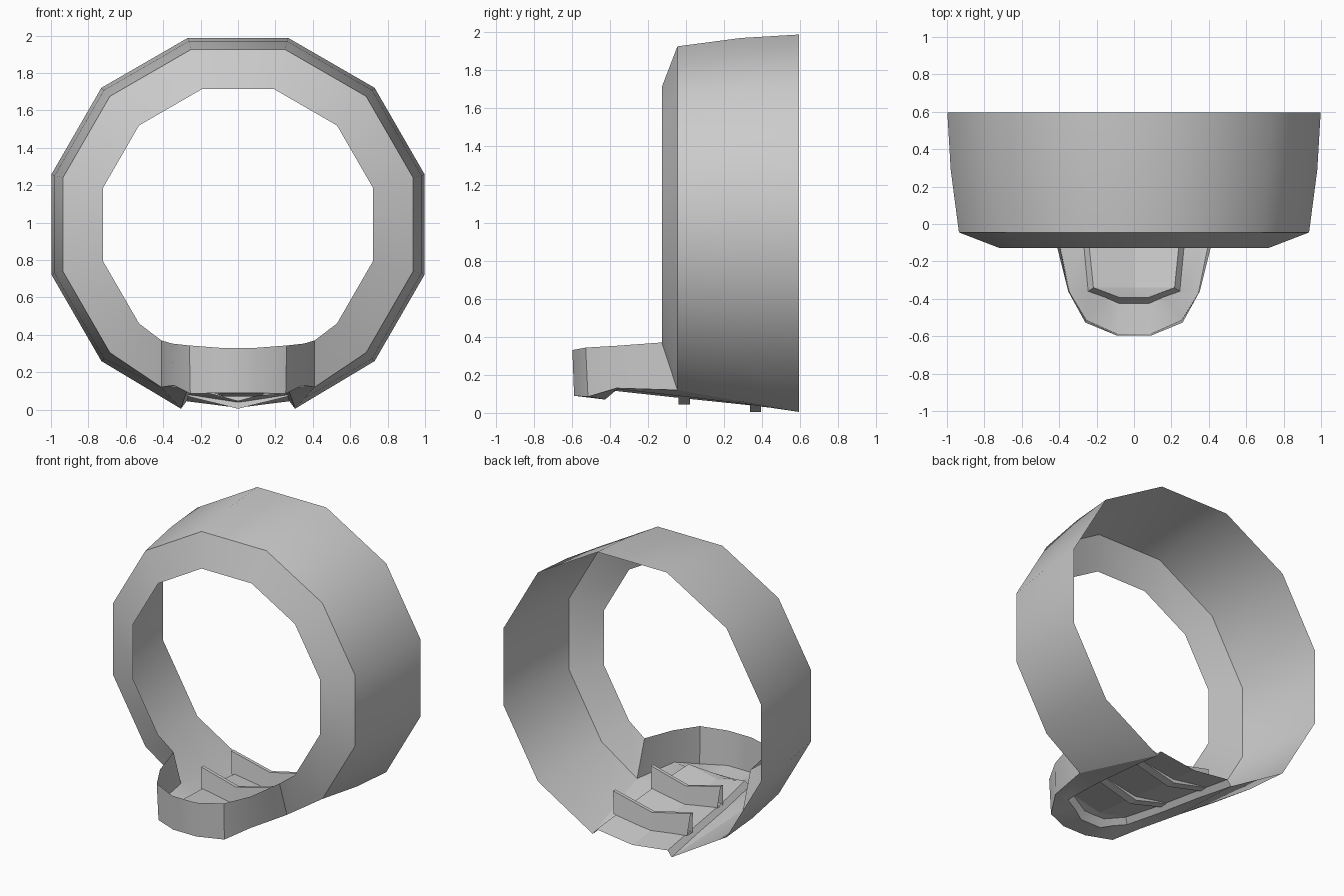
import bpy, bmesh, math

if "Cube" in bpy.data.objects:
    bpy.data.objects.remove(bpy.data.objects["Cube"])

CZ = 0.99


def make(name, verts, faces, angle=35):
    me = bpy.data.meshes.new(name)
    me.from_pydata(verts, [], faces)
    bm = bmesh.new()
    bm.from_mesh(me)
    bmesh.ops.remove_doubles(bm, verts=bm.verts, dist=0.0005)
    bmesh.ops.recalc_face_normals(bm, faces=bm.faces)
    bm.to_mesh(me)
    bm.free()
    ob = bpy.data.objects.new(name, me)
    bpy.context.collection.objects.link(ob)
    bpy.context.view_layer.objects.active = ob
    ob.select_set(True)
    bpy.ops.object.shade_smooth_by_angle(angle=math.radians(angle))
    ob.select_set(False)
    return ob


def full(half):
    # mirror a half row of points into a full row, right to left
    return half + [(-x, y, z) for x, y, z in reversed(half)]


def strip(name, rows, angle=35):
    n = len(rows[0])
    verts = [v for r in rows for v in r]
    faces = [(j * n + i, j * n + i + 1, (j + 1) * n + i + 1, (j + 1) * n + i)
             for j in range(len(rows) - 1) for i in range(n - 1)]
    return make(name, verts, faces, angle)


# Twelve-sided ring shell, open at the bottom; each row is (y, apothem, cut end)
rows = []
for y, a, end in [(0.595, 0.998, (0.305, 0.005)), (0.29, 0.98, (0.355, 0.06)),
                  (-0.045, 0.936, (0.41, 0.12)), (-0.127, 0.723, (0.41, 0.37))]:
    r = a / math.cos(math.radians(15))
    row = [(end[0], y, end[1])]
    for k in range(10):
        t = math.radians(-45 + 30 * k)
        t = t if k == 0 else math.radians(-45 + 30 * k)
        row.append((r * math.cos(t), y, CZ + r * math.sin(t)))
    row.append((-end[0], y, end[1]))
    rows.append(row)
strip("ring_shell", rows)

# Scoop lip wall below the ring
top = full([(0.41, -0.127, 0.37), (0.352, -0.36, 0.353), (0.26, -0.527, 0.343), (0.09, -0.597, 0.33)])
low = full([(0.41, -0.045, 0.12), (0.345, -0.365, 0.13), (0.255, -0.515, 0.085), (0.09, -0.588, 0.09)])
strip("scoop_lip", [top, low])

# Rim under the scoop and the step up to the raised floor
outer = full([(0.305, 0.595, 0.005), (0.355, 0.29, 0.06), (0.41, -0.045, 0.12),
              (0.345, -0.365, 0.13), (0.255, -0.515, 0.085), (0.09, -0.588, 0.09)])
inner = full([(0.305, 0.595, 0.005), (0.29, 0.29, 0.05), (0.275, -0.045, 0.09),
              (0.245, -0.36, 0.125), (0.16, -0.39, 0.1), (0.08, -0.425, 0.07)])
step = full([(0.275, 0.595, 0.045), (0.262, 0.29, 0.085), (0.247, -0.045, 0.125),
             (0.217, -0.34, 0.16), (0.15, -0.365, 0.14), (0.08, -0.392, 0.12)])
strip("scoop_rim", [outer, inner], 25)
strip("floor_step", [inner, step], 25)

# Raised floor, shallow V across
half = step[:6]
mid = [(0, 0.595, 0.01), (0, 0.29, 0.045), (0, -0.045, 0.08), (0, -0.34, 0.112), (0, -0.365, 0.115), (0, -0.392, 0.118)]
strip("scoop_floor", [half, mid, [(-x, y, z) for x, y, z in half]], 10)

# Two V-shaped slats through the floor
for name, y, w, z in [("front_slat", -0.01, 0.27, 0.045), ("rear_slat", 0.365, 0.3, 0.005)]:
    loops = []
    for x, dz, k in [(w, 0.07, 0.95), (0, 0, 1), (-w, 0.07, 0.95)]:
        loops.append([(x * k, y - 0.03, z + dz), (x * k, y + 0.03, z + dz),
                      (x, y + 0.012, z + dz + 0.15), (x, y - 0.012, z + dz + 0.15), (x * k, y - 0.03, z + dz)])
    ob = strip(name, loops, 20)
